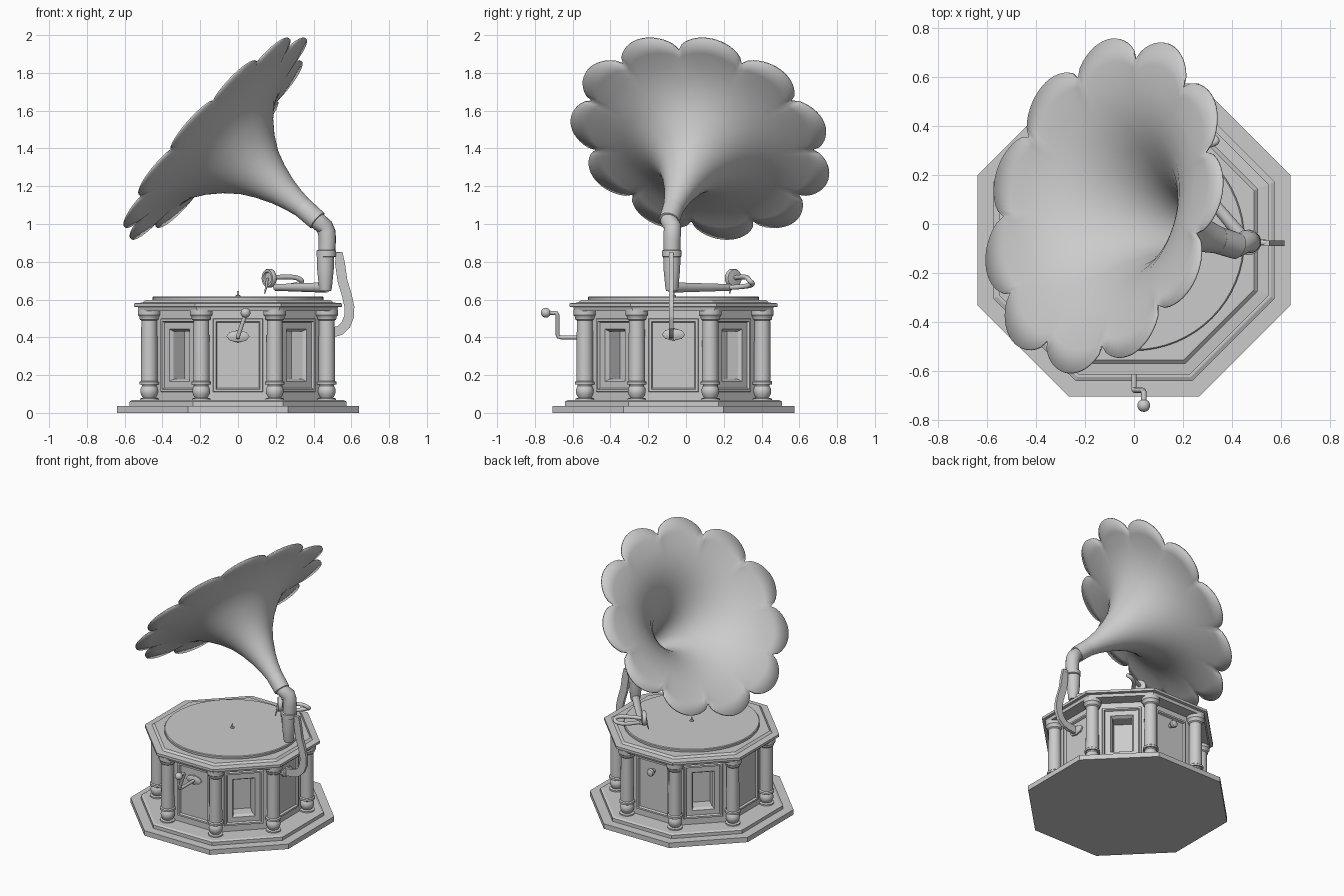
import bpy, bmesh, math
from mathutils import Vector, Matrix

if "Cube" in bpy.data.objects:
    bpy.data.objects.remove(bpy.data.objects["Cube"])

CY = -0.066                       # centre of the cabinet in y
OCT = 1 / math.cos(math.pi / 8)   # apothem -> corner radius
grey = bpy.data.materials.new("plain grey")
grey.diffuse_color = (0.6, 0.6, 0.6, 1)
grey.use_nodes = True
grey.node_tree.nodes["Principled BSDF"].inputs["Base Color"].default_value = grey.diffuse_color


def finish(name, bm, smooth=True, recalc=True):
    if recalc:
        bmesh.ops.recalc_face_normals(bm, faces=bm.faces[:])
    me = bpy.data.meshes.new(name)
    bm.to_mesh(me)
    bm.free()
    me.materials.append(grey)
    ob = bpy.data.objects.new(name, me)
    bpy.context.collection.objects.link(ob)
    if smooth:
        bpy.ops.object.select_all(action='DESELECT')
        ob.select_set(True)
        bpy.context.view_layer.objects.active = ob
        bpy.ops.object.shade_smooth_by_angle(angle=math.radians(35))
    return ob


def lathe_bm(profile, seg, phase=0.0, caps=True):
    bm = bmesh.new()
    rings = [[bm.verts.new((r * math.cos(phase + 2 * math.pi * i / seg),
                            r * math.sin(phase + 2 * math.pi * i / seg), z))
              for i in range(seg)] for r, z in profile]
    for a, b in zip(rings, rings[1:]):
        for i in range(seg):
            j = (i + 1) % seg
            bm.faces.new((a[i], a[j], b[j], b[i]))
    if caps:
        bm.faces.new(rings[0][::-1])
        bm.faces.new(rings[-1])
    bmesh.ops.recalc_face_normals(bm, faces=bm.faces[:])
    return bm


def lathe(name, profile, loc, axis=(0, 0, 1), seg=32, scale=(1, 1, 1)):
    bm = lathe_bm(profile, seg)
    m = Vector(axis).to_track_quat('Z', 'Y').to_matrix().to_4x4()
    bm.transform(Matrix.Translation(loc) @ m @ Matrix.Diagonal((*scale, 1)))
    return finish(name, bm)


def octagon(name, profile):
    bm = lathe_bm([(a * OCT, z) for a, z in profile], 8, math.pi / 8)
    bm.transform(Matrix.Translation((0, CY, 0)))
    return finish(name, bm, smooth=False)


def tube(name, pts, radii, kind='POLY'):
    cu = bpy.data.curves.new(name + "_path", 'CURVE')
    cu.dimensions = '3D'
    cu.bevel_depth = 1.0
    cu.bevel_resolution = 5
    cu.use_fill_caps = True
    sp = cu.splines.new(kind)
    sp.points.add(len(pts) - 1)
    for p, co, r in zip(sp.points, pts, radii):
        p.co = (*co, 1)
        p.radius = r
    if kind == 'NURBS':
        sp.order_u = 3
        sp.use_endpoint_u = True
        sp.resolution_u = 8
    tmp = bpy.data.objects.new(name + "_tmp", cu)
    bpy.context.collection.objects.link(tmp)
    bpy.context.view_layer.update()
    me = bpy.data.meshes.new_from_object(tmp.evaluated_get(bpy.context.evaluated_depsgraph_get()))
    bm = bmesh.new()
    bm.from_mesh(me)
    bpy.data.objects.remove(tmp)
    bmesh.ops.remove_doubles(bm, verts=bm.verts[:], dist=1e-5)
    return finish(name, bm)


def ball(r, z0=0.0, n=10):
    return [(max(r * math.sin(math.pi * i / n), 1e-4), z0 - r * math.cos(math.pi * i / n))
            for i in range(n + 1)]


# stepped plinth and top slab
octagon("plinth", [(.64, 0), (.64, .036), (.575, .036), (.575, .06), (.56, .067)])
octagon("top_slab", [(.525, .54), (.53, .56), (.55, .562), (.55, .58),
                     (.505, .584), (.49, .597)])

# cabinet: framed panels, deep windows on the diagonal sides
bm = lathe_bm([(.44 * OCT, .06), (.44 * OCT, .55)], 8, math.pi / 8)
for f in [f for f in bm.faces if abs(f.normal.z) < .5]:
    diagonal = abs(f.normal.x * f.normal.y) > .2
    steps = [(.05, 0), (.003, .012), (.012, 0), (.006, -.014)]
    if diagonal:
        steps += [(.035, 0), (.012, -.02), (.002, -.08)]
    for thick, depth in steps:
        bmesh.ops.inset_individual(bm, faces=[f], thickness=thick, depth=depth,
                                   use_even_offset=True)
bm.transform(Matrix.Translation((0, CY, 0)))
finish("cabinet", bm, smooth=False, recalc=False)

# corner columns
column = ([(.05, .064), (.05, .076), (.034, .08)] + ball(.047, .115)[3:8] +
          [(.04, .15), (.052, .15), (.052, .164), (.044, .17), (.042, .488),
           (.05, .495), (.052, .508), (.06, .518), (.06, .548)])
for i in range(8):
    a = math.pi / 8 + i * math.pi / 4
    lathe("column", column, (.47 * OCT * math.cos(a), CY + .47 * OCT * math.sin(a), 0), seg=24)

# record platter and spindle
lathe("platter", [(.45, .592), (.452, .598), (.452, .612), (.447, .617)], (0, CY, 0), seg=64)
lathe("spindle", [(.014, .61), (.014, .622), (.006, .624), (.006, .64), (.003, .646)],
      (0, CY, 0), seg=12)

# mounting plates, crank and back knob
plate = [(1, 0), (1, .7), (.85, 1)]
lathe("crank_plate", plate, (0, CY - .438, .405), (0, -1, 0), 8, (.062, .032, .014))
lathe("bracket_plate", plate, (.438, CY, .415), (1, 0, 0), 8, (.032, .062, .014)
      if abs((Vector((1, 0, 0)).to_track_quat('Z', 'Y') @ Vector((1, 0, 0))).z) > .5
      else (.062, .032, .014))
tube("crank", [(0, -.49, .4), (0, -.66, .4), (0, -.675, .403), (.003, -.68, .415),
               (.037, -.68, .515), (.04, -.685, .528), (.04, -.695, .53), (.04, -.735, .53)],
     [.011] * 8)
lathe("crank_knob", ball(.026), (.04, -.742, .53), (0, -1, 0), 20)
lathe("back_knob", [(.014, 0), (.014, .02), (.024, .028), (.028, .04), (.024, .052), (.01, .058)],
      (0, CY + .435, .42), (0, 1, 0), 20)

# flat curved bracket carrying the horn
path = [(.535, .85), (.54, .79), (.553, .70), (.577, .62), (.59, .56), (.588, .51),
        (.57, .465), (.54, .437), (.50, .425), (.445, .42)]
bm = bmesh.new()
pairs = []
for i, p in enumerate(path):
    d = Vector(path[min(i + 1, len(path) - 1)]) - Vector(path[max(i - 1, 0)])
    d.normalize()
    w = .026 if i else .018
    pairs.append([bm.verts.new((p[0] - s * d.y * w, CY - .012, p[1] + s * d.x * w))
                  for s in (-1, 1)])
for a, b in zip(pairs, pairs[1:]):
    bm.faces.new((a[0], a[1], b[1], b[0]))
ob = finish("bracket", bm, smooth=False)
mod = ob.modifiers.new("thickness", 'SOLIDIFY')
mod.thickness = .022
mod.offset = 0
tube("bracket_pin", [(.46, CY - .01, .84), (.54, CY - .01, .84)], [.012, .012])

# horn: flared rings ending in eleven round petals
n = Vector((-.73, .23, .65)).normalized()
u = Vector((.30, .954, 0)).normalized()
v = u.cross(n) if u.cross(n).z > 0 else n.cross(u)
centre = Vector((-.12, .08, 1.46))
flare = [(.66, .046), (.62, .05), (.54, .063), (.47, .08), (.38, .112), (.30, .15), (.22, .208),
         (.15, .275), (.09, .35), (.052, .43), (.025, .51)]
SEG = 11 * 16
bm = bmesh.new()
rings = []
for k, (t, r) in enumerate(flare + [(.012, .5), (0, 1)]):
    ring = []
    for i in range(SEG):
        th = 2 * math.pi * i / SEG
        rr = r
        if k >= len(flare):       # scalloped rim
            lobe = .607 + .103 * abs(math.sin(5.5 * th)) ** .62
            rr = .51 + (lobe - .51) * r
        th += math.pi / 2
        ring.append(bm.verts.new(centre - n * t + v * (.048 * t) +
                                 (u * math.cos(th) + v * math.sin(th)) * rr))
    rings.append(ring)
for a, b in zip(rings, rings[1:]):
    for i in range(SEG):
        j = (i + 1) % SEG
        bm.faces.new((a[i], a[j], b[j], b[i]))
ob = finish("horn", bm)
mod = ob.modifiers.new("thickness", 'SOLIDIFY')
mod.thickness = .008
mod.offset = 0

# elbow pipe with collars
throat = centre - n * .62 + v * .03
tube("elbow", [throat, throat - n * .1, (.458, -.071, .985), (.47, -.073, .955),
               (.473, -.074, .92), (.47, -.075, .83)], [.044, .046, .047, .047, .046, .044])
lathe("horn_collar", [(.046, 0), (.056, .002), (.054, .11), (.046, .112)], throat + n * .012, -n)
lathe("pivot_collar", [(.044, 0), (.052, .004), (.052, .034), (.044, .038)], (.468, -.075, .825))
lathe("pivot_pipe", [(.03, .645), (.034, .66), (.044, .76), (.046, .84)], (.463, -.075, 0))

# tone arm, gooseneck and sound box
tube("tone_arm", [(.47, -.085, .664), (.44, -.05, .664), (.2, .235, .664)], [.026, .027, .018])
tube("gooseneck", [(.21, .225, .664), (.25, .31, .668), (.32, .36, .68), (.345, .335, .70),
                   (.29, .32, .725), (.17, .26, .715)], [.013] * 6, 'NURBS')
axis = Vector((-.75, -.6, 0)).normalized()
box = Vector((.165, .25, .713))
lathe("sound_box", [(.02, -.018), (.046, -.014), (.05, -.008), (.05, .008), (.046, .014),
                    (.034, .014), (.03, .006), (.008, .006)], box, axis, 28)
tube("needle_arm", [box + axis * .012, box + axis * .02 - Vector((0, 0, .045)),
                    box + axis * .03 - Vector((0, 0, .08))], [.007, .006, .003])
